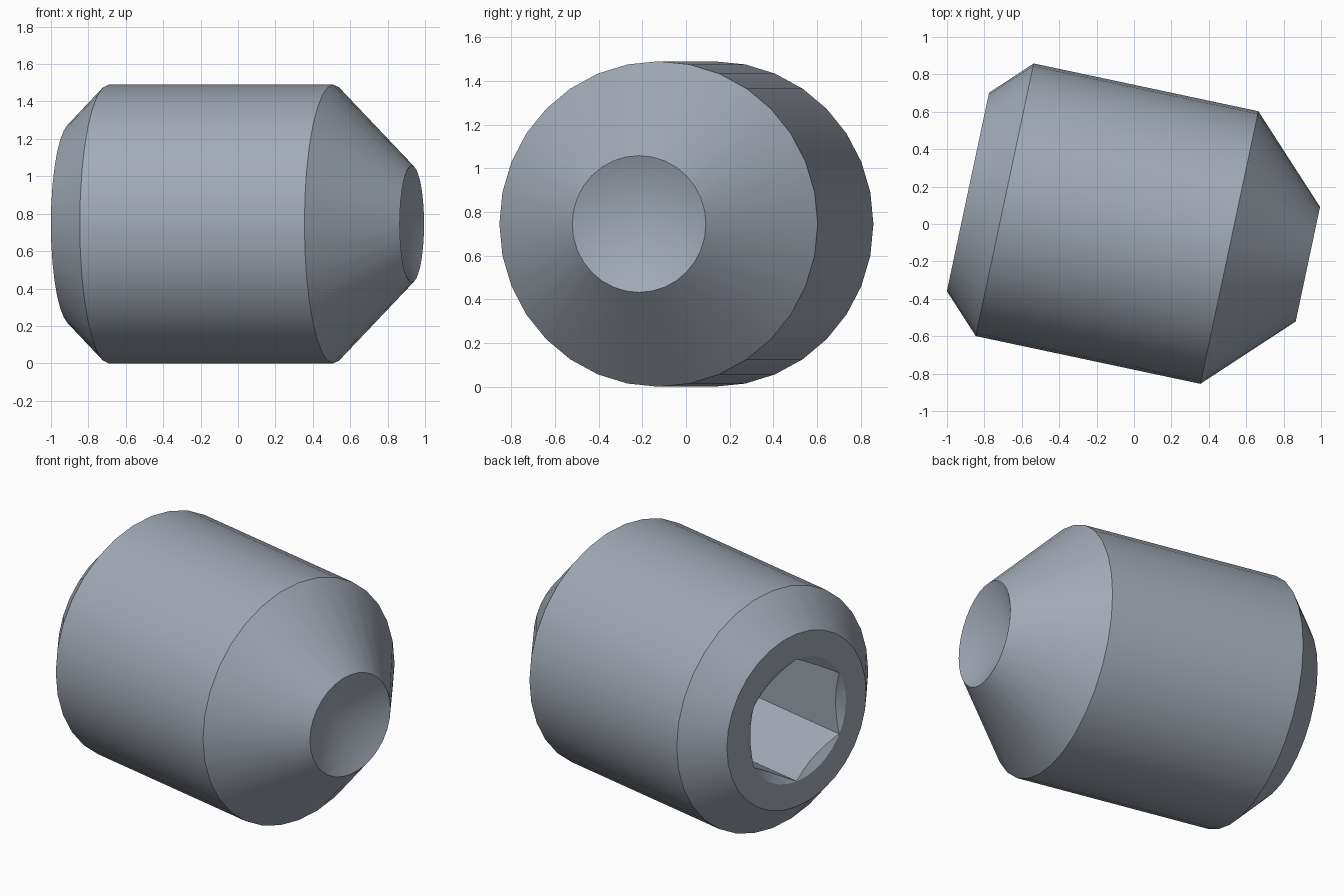
import bpy, bmesh, math
from mathutils import Matrix

if "Cube" in bpy.data.objects:
    bpy.data.objects.remove(bpy.data.objects["Cube"])

TILT = math.radians(-12)
OFFSET = -0.017
PLACE = (Matrix.Translation((0, 0, 0.745)) @ Matrix.Rotation(TILT, 4, 'Z')
         @ Matrix.Translation((0, OFFSET, 0)))

steel = bpy.data.materials.new("grey steel")
steel.diffuse_color = (0.36, 0.40, 0.46, 1)
steel.use_nodes = True
steel.node_tree.nodes["Principled BSDF"].inputs["Base Color"].default_value = steel.diffuse_color


def lathe(name, profile, sides):
    """Revolve (x, radius) points about the x axis; zero radius makes a point."""
    bm = bmesh.new()
    rings = []
    for x, r in profile:
        count = sides if r > 0 else 1
        rings.append([bm.verts.new((x, r * math.sin(2 * math.pi * i / sides),
                                    r * math.cos(2 * math.pi * i / sides)))
                      for i in range(count)])
    for a, b in zip(rings, rings[1:]):
        for i in range(sides):
            j = (i + 1) % sides
            loop = [a[i % len(a)], a[j % len(a)], b[j % len(b)], b[i % len(b)]]
            bm.faces.new(list(dict.fromkeys(loop)))
    bmesh.ops.recalc_face_normals(bm, faces=bm.faces)
    mesh = bpy.data.meshes.new(name)
    bm.to_mesh(mesh)
    bm.free()
    mesh.materials.append(steel)
    obj = bpy.data.objects.new(name, mesh)
    bpy.context.collection.objects.link(obj)
    obj.matrix_world = PLACE
    return obj


# Screw body: chamfered head, barrel, tapered tip with a hollow cup point
body = lathe("set_screw_body", [(-0.904, 0), (-0.904, 0.542), (-0.703, 0.745),
                                (0.525, 0.745), (0.954, 0.313),
                                (0.952, 0.307), (0.784, 0)], 32)

# Hexagonal socket with a conical lead-in
hexagon = lathe("hex_socket_cutter", [(-1.0, 0), (-1.0, 0.383), (-0.234, 0.383),
                                      (-0.234, 0)], 6)
lead_in = lathe("lead_in_cutter", [(-1.0, 0), (-1.0, 0.551), (-0.682, 0)], 32)

bpy.context.view_layer.objects.active = body
body.select_set(True)
for cutter in (hexagon, lead_in):
    mod = body.modifiers.new("cut", 'BOOLEAN')
    mod.operation = 'DIFFERENCE'
    mod.solver = 'EXACT'
    mod.object = cutter
    bpy.ops.object.modifier_apply(modifier=mod.name)
    bpy.data.objects.remove(cutter)

bpy.ops.object.shade_smooth_by_angle(angle=math.radians(30))
